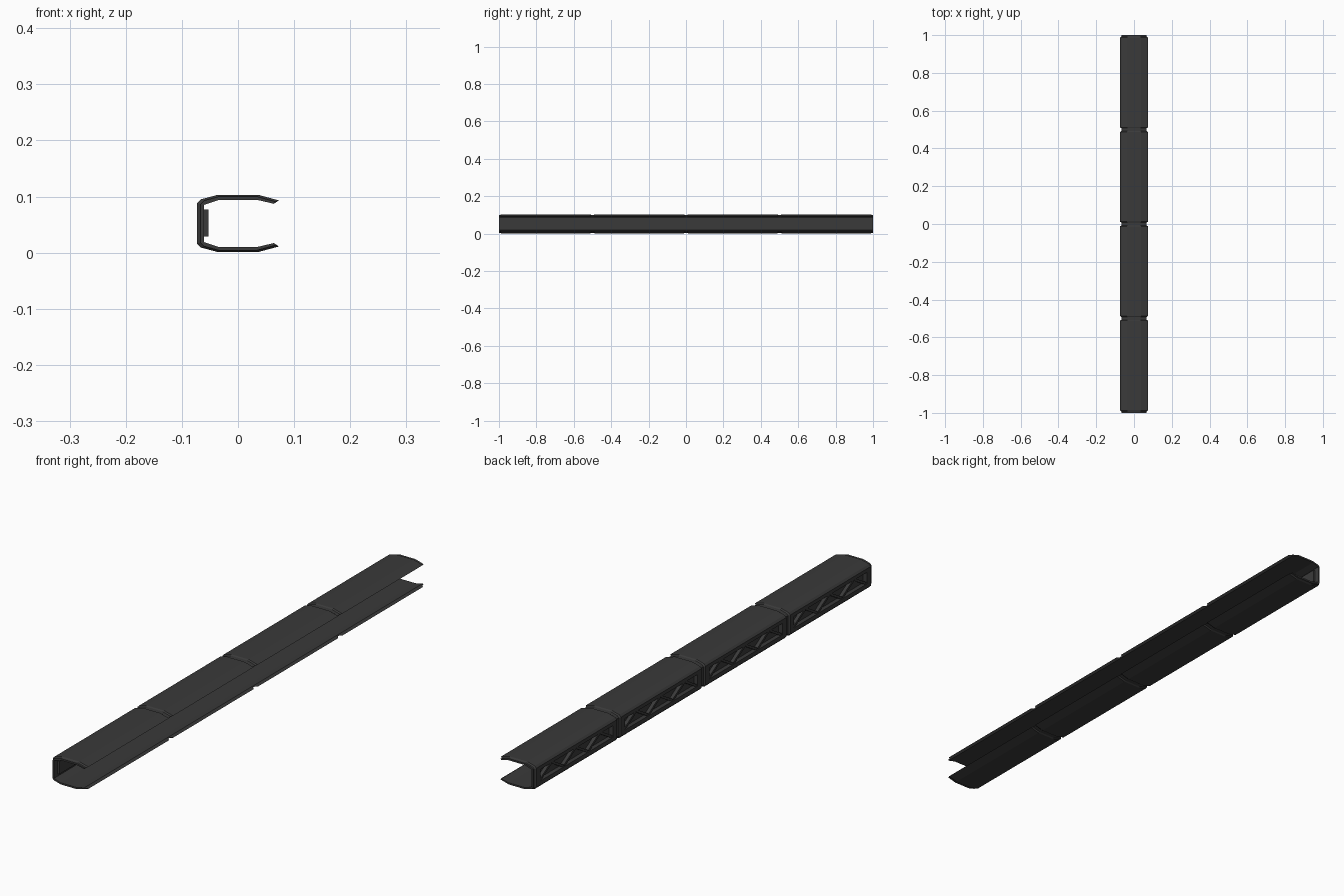
import bpy, bmesh, math
from mathutils import Matrix

if "Cube" in bpy.data.objects:
    bpy.data.objects.remove(bpy.data.objects["Cube"])

ZC = 0.052            # mid height of the channel
SEG = 0.5             # segment length

dark = bpy.data.materials.new("dark grey metal")
dark.diffuse_color = (0.042, 0.042, 0.042, 1)
dark.use_nodes = True
dark.node_tree.nodes["Principled BSDF"].inputs["Base Color"].default_value = dark.diffuse_color


def finish(bm, name):
    bmesh.ops.recalc_face_normals(bm, faces=bm.faces[:])
    me = bpy.data.meshes.new(name)
    bm.to_mesh(me)
    bm.free()
    me.materials.append(dark)
    ob = bpy.data.objects.new(name, me)
    bpy.context.collection.objects.link(ob)
    return ob


def add_box(bm, center, size, tilt=0.0):
    m = Matrix.Translation(center) @ Matrix.Rotation(tilt, 4, 'X') @ Matrix.Diagonal((*size, 1))
    bmesh.ops.create_cube(bm, size=1, matrix=m)


def box(name, center, size):
    bm = bmesh.new()
    add_box(bm, center, size)
    return finish(bm, name)


# half profiles (x, height above mid), mirrored to make the C section
outer = [(0.073, 0.041), (0.036, 0.051), (-0.036, 0.051), (-0.066, 0.043), (-0.073, 0.036)]
inner = [(-0.061, 0.033), (-0.034, 0.042), (0.034, 0.042), (0.064, 0.035)]


def ring(inset):
    o = [(x * 0.92, z * 0.945) for x, z in outer] if inset else outer
    o = o + [(x, -z) for x, z in reversed(o)]
    i = [(x, -z) for x, z in reversed(inner)] + inner
    return o + i


def channel(name, yc):
    bm = bmesh.new()
    stations = [(-0.25, 1), (-0.243, 1), (-0.238, 0), (0.238, 0), (0.243, 1), (0.25, 1)]
    loops = [[bm.verts.new((x, yc + y, ZC + z)) for x, z in ring(k)] for y, k in stations]
    n = len(loops[0])
    for a, b in zip(loops, loops[1:]):
        for j in range(n):
            k = (j + 1) % n
            bm.faces.new((a[j], a[k], b[k], b[j]))
    # end caps as quads between outer and inner lines
    for lp in (loops[0], loops[-1]):
        o = lp[:10]
        i = list(reversed(lp[10:]))          # inner tip first, same order as outer
        i = i[::-1] if (i[0].co - o[0].co).length > (i[-1].co - o[0].co).length else i
        bm.faces.new((o[0], o[1], i[1], i[0]))
        bm.faces.new((o[1], o[2], i[2], i[1]))
        bm.faces.new((o[2], o[3], i[3], i[2]))
        bm.faces.new((o[3], o[4], i[3]))
        bm.faces.new((o[4], o[5], i[4], i[3]))
        bm.faces.new((o[5], o[6], i[4]))
        bm.faces.new((o[6], o[7], i[5], i[4]))
        bm.faces.new((o[7], o[8], i[6], i[5]))
        bm.faces.new((o[8], o[9], i[7], i[6]))
    return finish(bm, name)


def cut(ob, cutter):
    m = ob.modifiers.new("recess", 'BOOLEAN')
    m.operation = 'DIFFERENCE'
    m.solver = 'EXACT'
    m.object = cutter


for s in range(4):
    yc = -0.75 + s * SEG
    # main shell and the raised panel on the inside of the back wall
    shell = channel(f"channel_segment_{s + 1}", yc)
    panel = box(f"inner_panel_{s + 1}", (-0.0575, yc, ZC + 0.001), (0.009, 0.46, 0.048))

    # long recess in the back wall
    cutter = box(f"recess_cutter_{s + 1}", (-0.0685, yc, ZC + 0.001), (0.023, 0.43, 0.043))
    cutter.hide_render = True
    cutter.hide_viewport = True
    cut(shell, cutter)
    cut(panel, cutter)

    # zigzag truss inside the recess
    bm = bmesh.new()
    count, span, h = 6, 0.43, 0.043
    step = span / count
    ang = math.atan2(h, step)
    for i in range(count):
        y = yc - span / 2 + (i + 0.5) * step
        add_box(bm, (-0.064, y, ZC + 0.001), (0.013, math.hypot(h, step) - 0.006, 0.009),
                ang if i % 2 == 0 else -ang)
    finish(bm, f"truss_{s + 1}")
